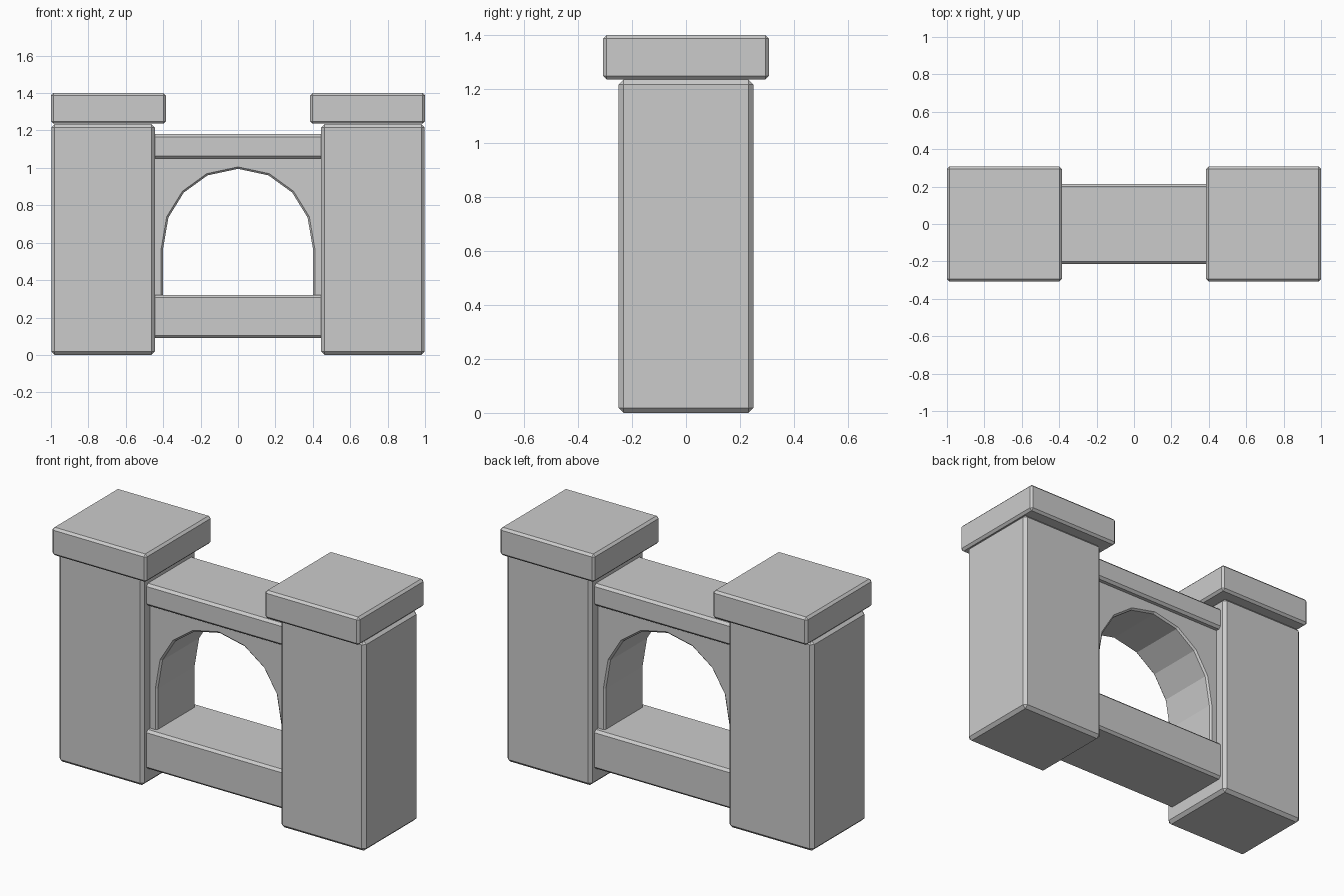
import bpy
import bmesh

cube = bpy.data.objects.get("Cube")
if cube:
    bpy.data.objects.remove(cube, do_unlink=True)

# Stone material shared by every part
STONE = (0.6, 0.6, 0.6, 1)
stone = bpy.data.materials.new("grey stone")
stone.use_nodes = True
stone.diffuse_color = STONE
stone.node_tree.nodes["Principled BSDF"].inputs["Base Color"].default_value = STONE


def finish(name, bm, bevel):
    bmesh.ops.recalc_face_normals(bm, faces=bm.faces)
    mesh = bpy.data.meshes.new(name)
    bm.to_mesh(mesh)
    bm.free()
    mesh.materials.append(stone)
    obj = bpy.data.objects.new(name, mesh)
    bpy.context.collection.objects.link(obj)
    # Single flat chamfer on the sharp edges only
    mod = obj.modifiers.new("chamfer", 'BEVEL')
    mod.width = bevel
    mod.segments = 1
    mod.limit_method = 'ANGLE'
    mod.angle_limit = 0.9
    return obj


def block(name, x0, x1, half_depth, z0, z1, bevel):
    bm = bmesh.new()
    bmesh.ops.create_cube(bm, size=1)
    for v in bm.verts:
        v.co.x = x1 if v.co.x > 0 else x0
        v.co.y *= 2 * half_depth
        v.co.z = z1 if v.co.z > 0 else z0
    return finish(name, bm, bevel)


# Pillars and their overhanging caps
for side, s in (("left", 1), ("right", -1)):
    x0, x1 = sorted((s * 0.445, s * 0.998))
    block(side + "_pillar", x0, x1, 0.25, 0, 1.235, 0.018)
    x0, x1 = sorted((s * 0.385, s))
    block(side + "_cap", x0, x1, 0.307, 1.236, 1.4, 0.013)

# Beams running between the pillars
block("top_beam", -0.5, 0.5, 0.215, 1.05, 1.18, 0.014)
block("bottom_beam", -0.5, 0.5, 0.215, 0.09, 0.32, 0.014)

# Recessed panel with a faceted arch opening
arch = [(0.402, 0.2), (0.402, 0.56), (0.372, 0.735), (0.29, 0.868), (0.163, 0.96)]
outline = [(-0.5, 0.2), (-0.5, 1.1), (0.5, 1.1), (0.5, 0.2)]
outline += arch + [(0, 0.995)] + [(-x, z) for x, z in reversed(arch)]
bm = bmesh.new()
face = bm.faces.new([bm.verts.new((x, -0.18, z)) for x, z in outline])
extruded = bmesh.ops.extrude_face_region(bm, geom=[face])
back = [g for g in extruded["geom"] if isinstance(g, bmesh.types.BMVert)]
bmesh.ops.translate(bm, verts=back, vec=(0, 0.36, 0))
finish("arch_panel", bm, 0.01)
